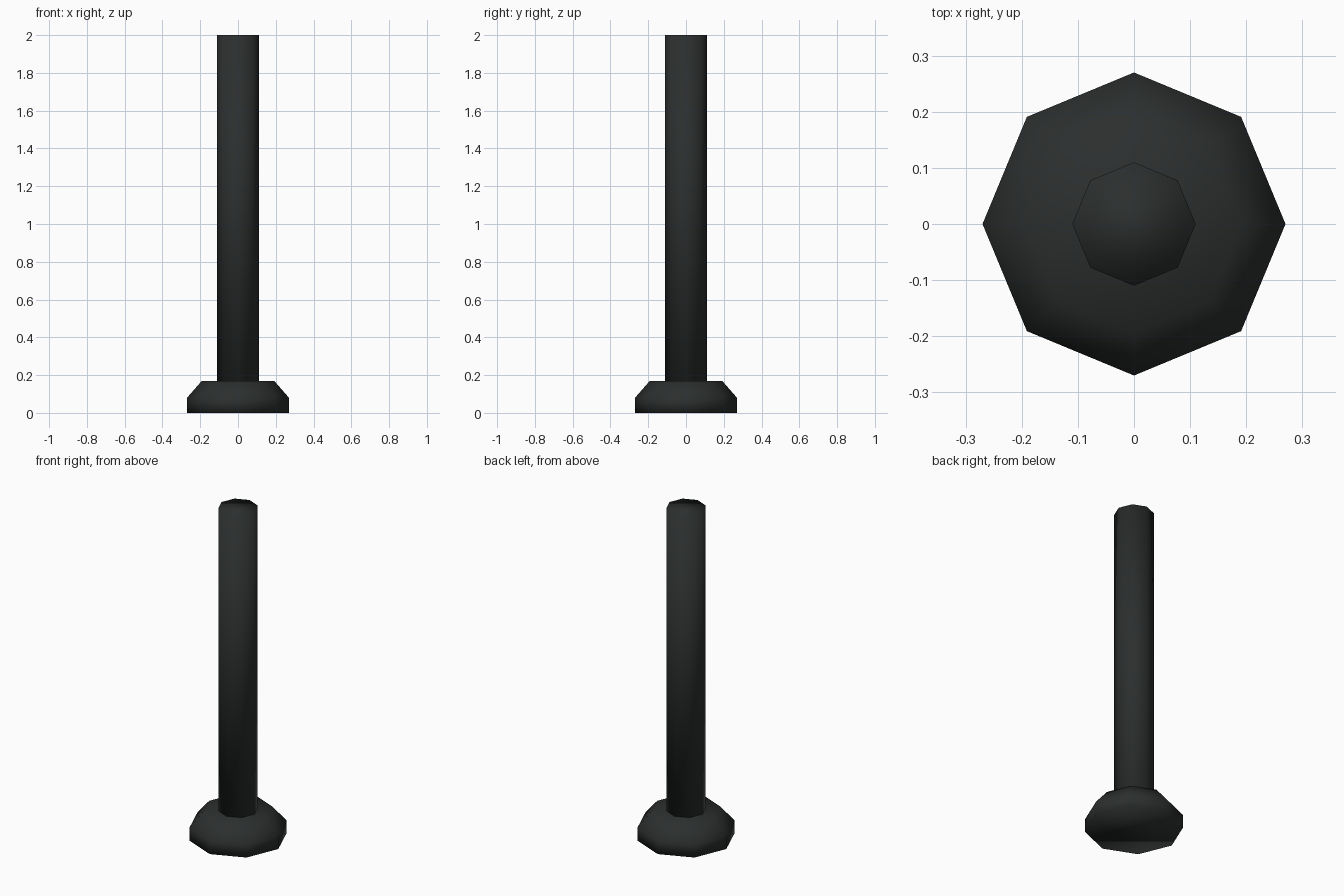
import bpy, bmesh
from math import cos, sin, pi

if "Cube" in bpy.data.objects:
    bpy.data.objects.remove(bpy.data.objects["Cube"])

SIDES = 8

mat = bpy.data.materials.new("dark_metal")
mat.diffuse_color = (0.025, 0.028, 0.028, 1)
mat.use_nodes = True
mat.node_tree.nodes["Principled BSDF"].inputs["Base Color"].default_value = mat.diffuse_color


def turned(name, profile):
    """Closed, smooth-shaded eight-sided solid from (radius, z) rings."""
    bm = bmesh.new()
    rings = [[bm.verts.new((r * cos(2 * pi * i / SIDES), r * sin(2 * pi * i / SIDES), z))
              for i in range(SIDES)] for r, z in profile]
    for low, high in zip(rings, rings[1:]):
        for i in range(SIDES):
            j = (i + 1) % SIDES
            bm.faces.new((low[i], low[j], high[j], high[i]))
    bm.faces.new(rings[0][::-1])
    bm.faces.new(rings[-1])
    for f in bm.faces:
        f.smooth = True
    mesh = bpy.data.meshes.new(name)
    bm.to_mesh(mesh)
    bm.free()
    mesh.materials.append(mat)
    obj = bpy.data.objects.new(name, mesh)
    bpy.context.collection.objects.link(obj)
    return obj


# Foot with a chamfered upper edge
turned("base", [(0.27, 0), (0.27, 0.08), (0.193, 0.168)])

# Upright post
turned("post", [(0.11, 0.16), (0.11, 2.0)])
